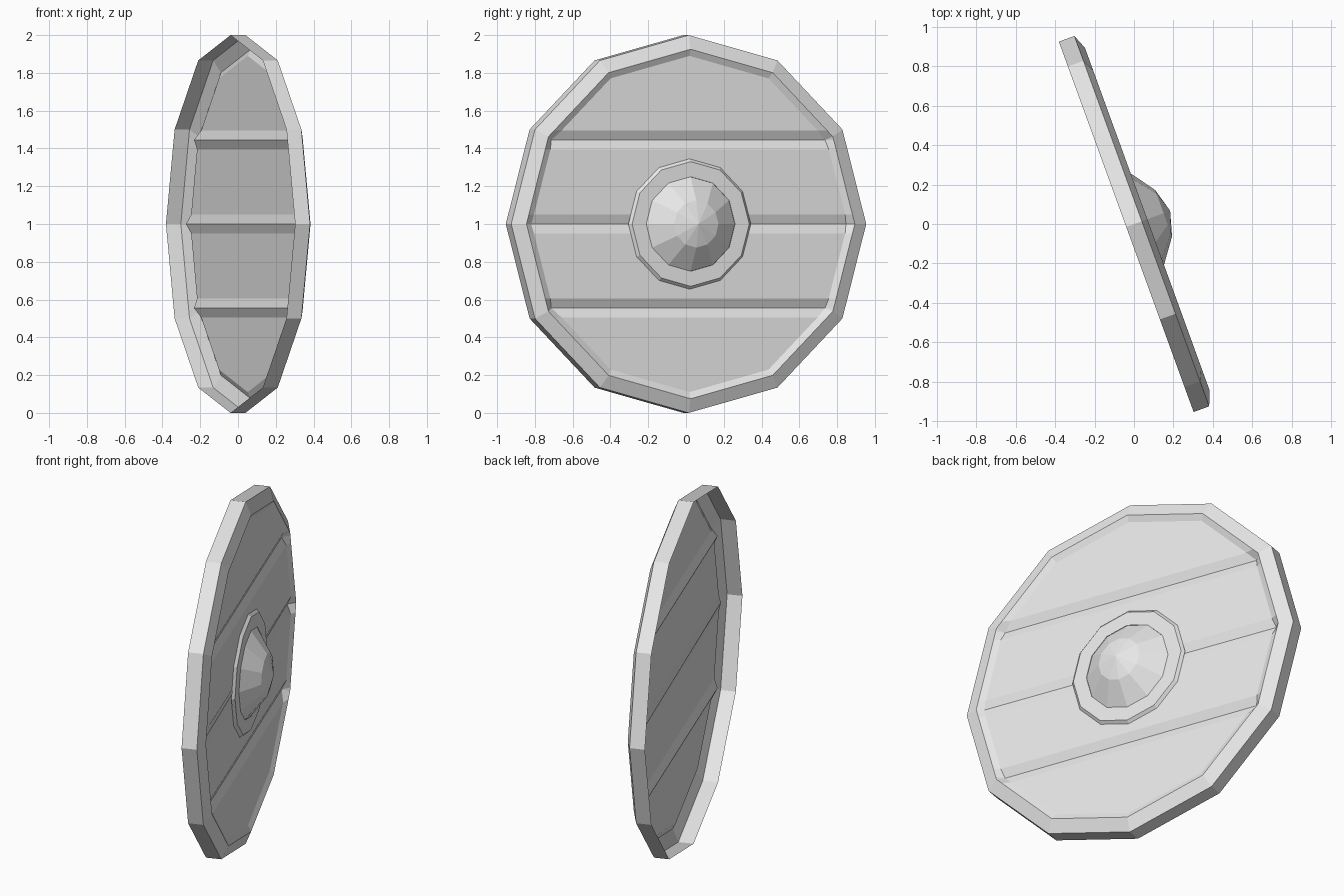
import bpy, bmesh, math
from mathutils import Vector

if "Cube" in bpy.data.objects:
    bpy.data.objects.remove(bpy.data.objects["Cube"], do_unlink=True)

SIDES = 12
TURN = math.radians(20)

grey = bpy.data.materials.new("plain grey")
grey.use_nodes = True
grey.diffuse_color = (0.8, 0.8, 0.8, 1)
grey.node_tree.nodes["Principled BSDF"].inputs["Base Color"].default_value = (0.8, 0.8, 0.8, 1)


def lathe(bm, profile, cap=False):
    """Twelve-sided skin around local x; profile is (radius, depth), outside first."""
    rings = []
    for radius, depth in profile:
        angles = [math.tau * i / SIDES for i in range(SIDES)]
        rings.append([bm.verts.new((depth, radius * math.cos(a), radius * math.sin(a)))
                      for a in angles])
    for outer, inner in zip(rings, rings[1:]):
        for i in range(SIDES):
            j = (i + 1) % SIDES
            bm.faces.new((outer[i], outer[j], inner[j], inner[i]))
    if cap:
        bm.faces.new(rings[-1])


def finish(bm, name):
    mesh = bpy.data.meshes.new(name)
    bm.to_mesh(mesh)
    bm.free()
    mesh.materials.append(grey)
    obj = bpy.data.objects.new(name, mesh)
    obj.location.z = 1
    obj.rotation_euler.z = TURN
    bpy.context.collection.objects.link(obj)


# Rim: open-backed hoop with a sloped front
bm = bmesh.new()
lathe(bm, [(1, -0.042), (1, 0.042), (0.925, 0.072)])
finish(bm, "rim")

# Plank panel: recessed disc with three V grooves
PANEL_R, PANEL_D, HALF = 0.89, 0.055, 0.05
bm = bmesh.new()
lathe(bm, [(0.925, 0.072), (PANEL_R, PANEL_D)], cap=True)
grooves = [(-PANEL_R / 2, 0.022, 0.022), (0, 0.008, 0.024), (PANEL_R / 2, 0.022, 0.022)]
for height, _, _ in grooves:
    for offset in (-HALF, 0, HALF):
        bmesh.ops.bisect_plane(bm, geom=bm.verts[:] + bm.edges[:] + bm.faces[:], dist=1e-5,
                               plane_co=Vector((0, 0, height + offset)),
                               plane_no=Vector((0, 0, 1)))
for v in bm.verts:
    if abs(v.co.x - PANEL_D) < 1e-4:
        for height, right_depth, left_depth in grooves:
            if abs(v.co.z - height) < 1e-4:
                v.co.x -= left_depth if v.co.y > 0 else right_depth
finish(bm, "plank_panel")

# Boss: flat collar and faceted dome
bm = bmesh.new()
lathe(bm, [(0.345, 0.056), (0.33, 0.072), (0.25, 0.072)])
finish(bm, "boss_collar")
bm = bmesh.new()
lathe(bm, [(0.25, 0.07), (0.125, 0.16), (0.001, 0.195)], cap=True)
finish(bm, "boss_dome")
